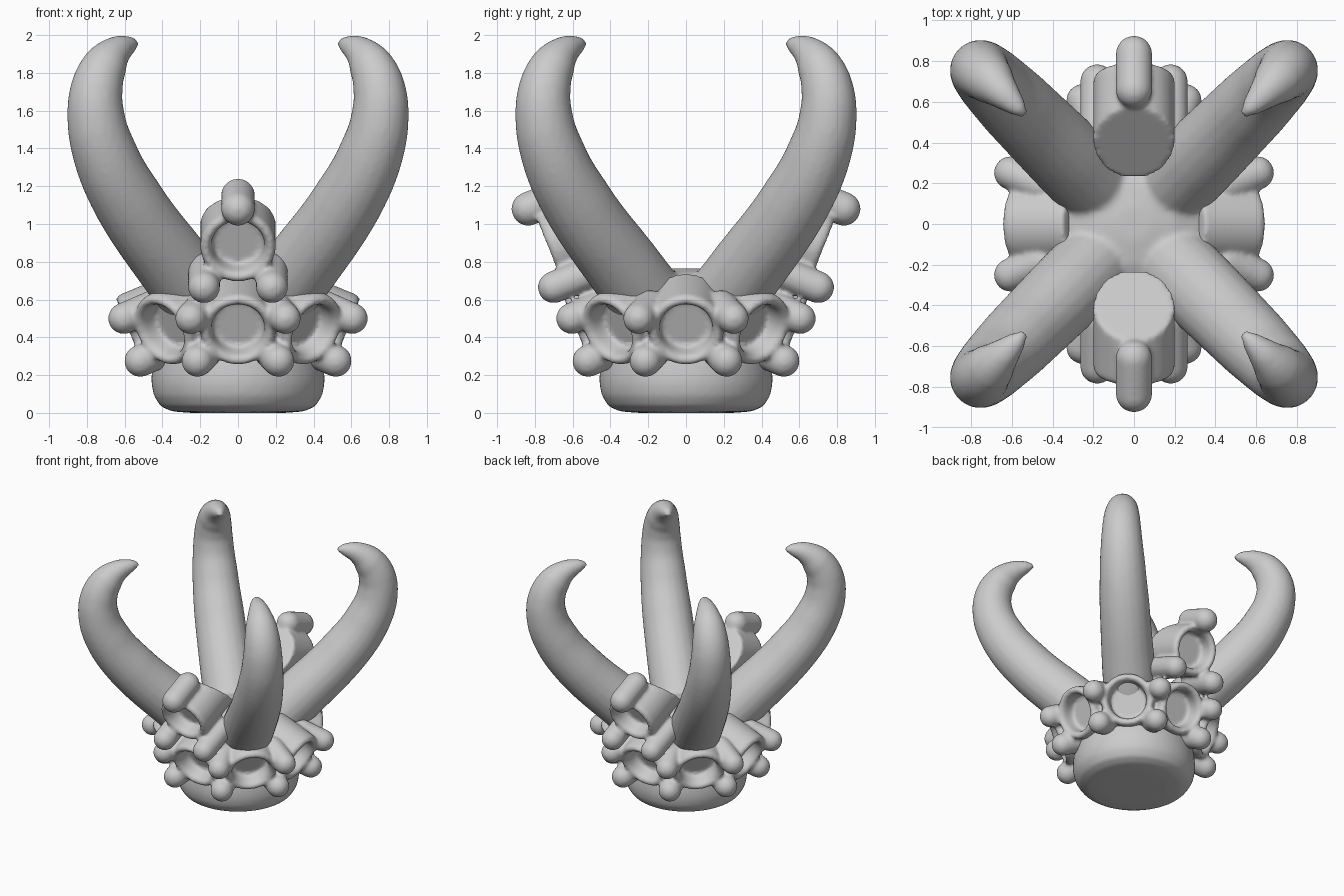
import bpy, bmesh, math
from mathutils import Vector, Matrix

if "Cube" in bpy.data.objects:
    bpy.data.objects.remove(bpy.data.objects["Cube"])

TILT = math.radians(22)
N = Vector((0, -math.cos(TILT), -math.sin(TILT)))   # cell axis, outward and down
V = Vector((0, -math.sin(TILT), math.cos(TILT)))    # cell up
X = Vector((1, 0, 0))


def loft(bm, rings):
    """Closed skin through a list of rings, capped at both ends."""
    vr = [[bm.verts.new(p) for p in r] for r in rings]
    n = len(vr[0])
    for a, b in zip(vr, vr[1:]):
        for i in range(n):
            bm.faces.new((a[i], a[(i + 1) % n], b[(i + 1) % n], b[i]))
    bm.faces.new(vr[0][::-1])
    bm.faces.new(vr[-1])


def circle(c, r, u, v, n=40):
    return [c + u * r * math.cos(2 * math.pi * i / n) + v * r * math.sin(2 * math.pi * i / n)
            for i in range(n)]


def cup(bm, c, angle, top_len, bottom_len):
    """Hollow-ended tube with a slanted back."""
    c = Vector(c)
    rings = []
    back = []
    for p in circle(c, 0.2, X, V):
        t = ((p - c).dot(V) / 0.2 + 1) / 2
        back.append(p - N * (bottom_len + (top_len - bottom_len) * t))
    rings.append(back)
    for r, d in ((0.2, 0.03), (0.19, 0.008), (0.172, 0), (0.152, 0.01), (0.142, 0.035), (0.135, 0.12)):
        rings.append(circle(c - N * d, r, X, V))
    m = Matrix.Rotation(angle, 3, 'Z')
    loft(bm, [[m @ p for p in r] for r in rings])


def knob(bm, c, r, length, angle, axis=N):
    """Capsule whose outer end is centred on c."""
    c, axis = Vector(c), axis.normalized()
    v = axis.cross(X).normalized()
    rings = []
    for k in range(1, 8):
        a = math.pi / 2 * k / 7
        rings.append(circle(c - axis * (length + r * math.cos(a)), r * math.sin(a), X, v, 24))
    for k in range(7, 0, -1):
        a = math.pi / 2 * k / 7
        rings.append(circle(c + axis * r * math.cos(a), r * math.sin(a), X, v, 24))
    m = Matrix.Rotation(angle, 3, 'Z')
    loft(bm, [[m @ p for p in ring] for ring in rings])


def make(name, bm):
    bmesh.ops.recalc_face_normals(bm, faces=bm.faces)
    me = bpy.data.meshes.new(name)
    bm.to_mesh(me)
    bm.free()
    ob = bpy.data.objects.new(name, me)
    bpy.context.collection.objects.link(ob)
    return ob


def blend(ob, voxel, iterations):
    """Fuse overlapping parts and soften the joins."""
    rm = ob.modifiers.new("fuse", 'REMESH')
    rm.mode = 'VOXEL'
    rm.voxel_size = voxel
    rm.use_smooth_shade = True
    sm = ob.modifiers.new("soften", 'SMOOTH')
    sm.factor = 0.5
    sm.iterations = iterations


# crown of cups and knobs
bm = bmesh.new()
for i in range(8):
    a = i * math.pi / 4
    cup(bm, (0, -0.58, 0.43), a, 0.33, 0.4)
    b = a + math.pi / 8
    knob(bm, (0, -0.655, 0.5), 0.083, 0.18, b)
    knob(bm, (0, -0.56, 0.275), 0.085, 0.18, b)
# raised cups at front and back
for a in (0, math.pi):
    cup(bm, (0, -0.73, 0.87), a, 0.25, 0.47)
    knob(bm, (0, -0.835, 1.08), 0.09, 0.19, a)
    for s in (-1, 1):
        knob(bm, (s * 0.18, -0.70, 0.665), 0.085, 0.25, a)
crown = make("cup_crown", bm)
blend(crown, 0.014, 5)

# rounded base and domed core
bm = bmesh.new()
profile = [(0.25, 0), (0.35, 0.008), (0.41, 0.035), (0.445, 0.09), (0.458, 0.15), (0.458, 0.2),
           (0.45, 0.27), (0.43, 0.36), (0.42, 0.5), (0.4, 0.6), (0.33, 0.69), (0.2, 0.745), (0.08, 0.765)]
loft(bm, [circle(Vector((0, 0, z)), r, X, Vector((0, 1, 0)), 64) for r, z in profile])
body = make("base_and_horns", bm)

# four curved horns on the diagonals: (x = y offset, z, radius)
path = [(0.12, 0.5, 0.2), (0.33, 0.77, 0.2), (0.58, 1.12, 0.188), (0.70, 1.36, 0.172),
        (0.752, 1.57, 0.153), (0.745, 1.73, 0.138), (0.70, 1.845, 0.118),
        (0.645, 1.912, 0.085), (0.585, 1.945, 0.055), (0.555, 1.953, 0.035), (0.53, 1.953, 0.01)]
horns = []
for sx in (-1, 1):
    for sy in (-1, 1):
        cu = bpy.data.curves.new("horn", 'CURVE')
        cu.dimensions = '3D'
        cu.bevel_depth = 1.0
        cu.bevel_resolution = 8
        cu.use_fill_caps = True
        sp = cu.splines.new('BEZIER')
        sp.resolution_u = 8
        sp.bezier_points.add(len(path) - 1)
        for p, (x, z, r) in zip(sp.bezier_points, path):
            p.co = (sx * x, sy * x, z)
            p.radius = r
            p.handle_left_type = p.handle_right_type = 'AUTO'
        ob = bpy.data.objects.new("horn", cu)
        bpy.context.collection.objects.link(ob)
        horns.append(ob)

bpy.ops.object.select_all(action='DESELECT')
for ob in horns:
    ob.select_set(True)
bpy.context.view_layer.objects.active = horns[0]
bpy.ops.object.convert(target='MESH')
body.select_set(True)
bpy.context.view_layer.objects.active = body
bpy.ops.object.join()
bm = bmesh.new()
bm.from_mesh(body.data)
bmesh.ops.remove_doubles(bm, verts=bm.verts, dist=0.0005)
bmesh.ops.recalc_face_normals(bm, faces=bm.faces)
bm.to_mesh(body.data)
bm.free()
blend(body, 0.016, 6)
